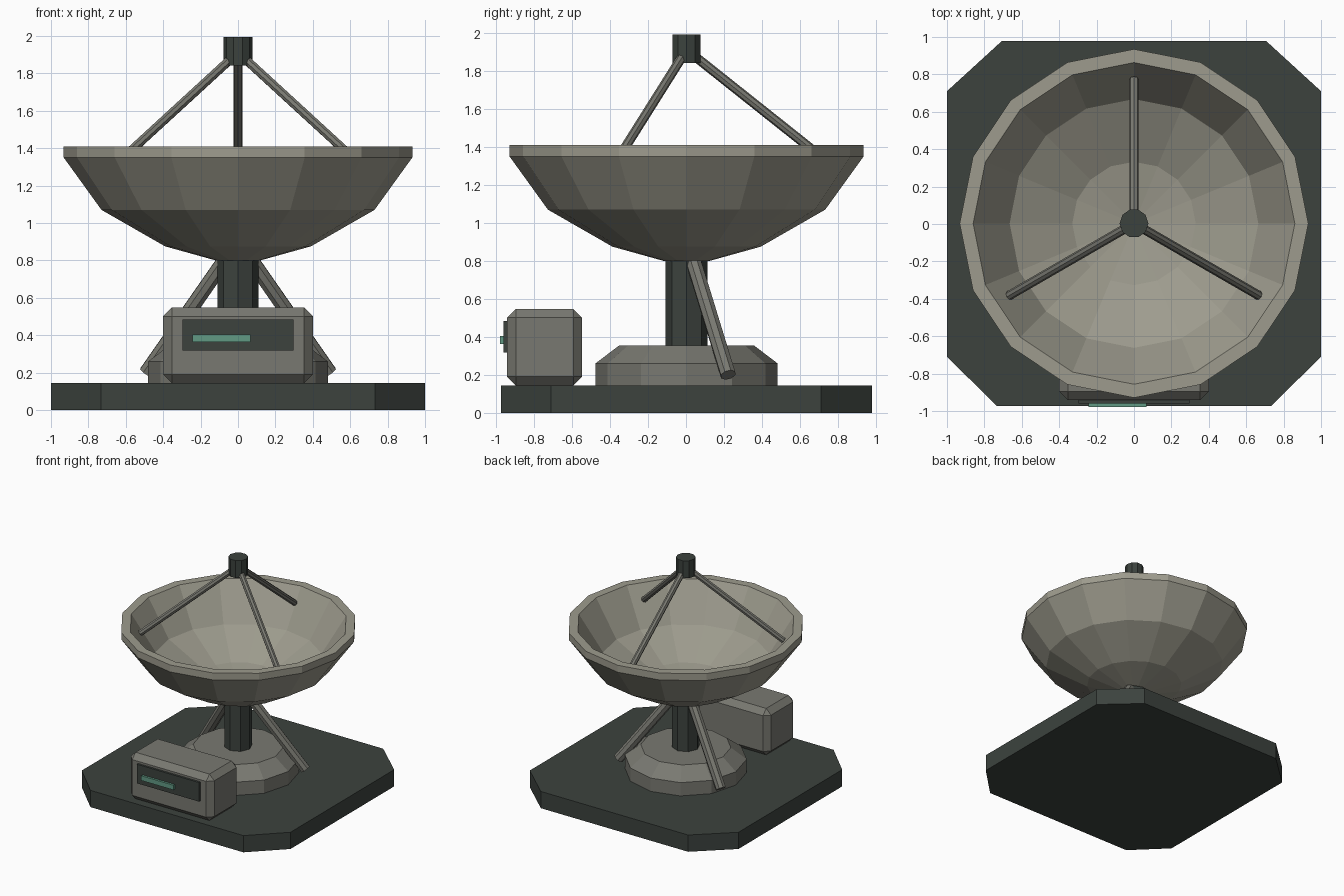
import bpy, bmesh
from math import cos, sin, pi, radians
from mathutils import Vector

if "Cube" in bpy.data.objects:
    bpy.data.objects.remove(bpy.data.objects["Cube"])

CY = 0.003  # y of the main axis


def material(name, rgb):
    m = bpy.data.materials.new(name)
    m.diffuse_color = (*rgb, 1)
    m.use_nodes = True
    m.node_tree.nodes["Principled BSDF"].inputs["Base Color"].default_value = m.diffuse_color
    return m


LIGHT = material("light_paint", (0.34, 0.33, 0.27))
MID = material("mid_grey", (0.19, 0.19, 0.165))
DARK = material("dark_metal", (0.045, 0.055, 0.048))
GREEN = material("green_light", (0.12, 0.32, 0.23))


def finish(name, bm, mat):
    bmesh.ops.recalc_face_normals(bm, faces=bm.faces)
    me = bpy.data.meshes.new(name)
    bm.to_mesh(me)
    bm.free()
    me.materials.append(mat)
    ob = bpy.data.objects.new(name, me)
    bpy.context.collection.objects.link(ob)
    return ob


def lathe(name, profile, sides, mat):
    """Spin a list of (radius, z) around the main axis; radius 0 is a pole."""
    bm = bmesh.new()
    rings = []
    for r, z in profile:
        n = 1 if r == 0 else sides
        rings.append([bm.verts.new((r * cos(2 * pi * i / sides),
                                    CY + r * sin(2 * pi * i / sides), z)) for i in range(n)])
    for a, b in zip(rings, rings[1:]):
        for i in range(sides):
            j = (i + 1) % sides
            quad = [a[i % len(a)], a[j % len(a)], b[j % len(b)], b[i % len(b)]]
            bm.faces.new(list(dict.fromkeys(quad)))
    for ring in (rings[0], rings[-1]):
        if len(ring) > 1:
            bm.faces.new(ring)
    return finish(name, bm, mat)


def rod(name, p, q, radius, mat, sides=8):
    p, q = Vector(p), Vector(q)
    bm = bmesh.new()
    bmesh.ops.create_cone(bm, cap_ends=True, segments=sides, radius1=radius,
                          radius2=radius, depth=(q - p).length)
    ob = finish(name, bm, mat)
    ob.location = (p + q) / 2
    ob.rotation_mode = 'QUATERNION'
    ob.rotation_quaternion = (q - p).to_track_quat('Z', 'Y')
    return ob


def box(name, lo, hi, mat, bevel=0):
    lo, hi = Vector(lo), Vector(hi)
    bm = bmesh.new()
    bmesh.ops.create_cube(bm, size=1)
    for v in bm.verts:
        v.co = (lo + hi) / 2 + v.co * (hi - lo)
    if bevel:
        bmesh.ops.bevel(bm, geom=bm.edges[:], offset=bevel, segments=1, affect='EDGES')
    return finish(name, bm, mat)


# base plate with clipped corners
outline = [(-0.733, -0.973), (0.733, -0.973), (1, -0.71), (1, 0.71),
           (0.706, 0.979), (-0.706, 0.979), (-1, 0.71), (-1, -0.71)]
bm = bmesh.new()
face = bm.faces.new([bm.verts.new((x, y, 0)) for x, y in outline])
top = bmesh.ops.extrude_face_region(bm, geom=[face], use_keep_orig=True)
for v in top["geom"]:
    if isinstance(v, bmesh.types.BMVert):
        v.co.z = 0.145
finish("base_plate", bm, DARK)

# pedestal, column and dish
lathe("pedestal", [(0.48, 0.14), (0.48, 0.26), (0.355, 0.355)], 12, MID)
lathe("column", [(0.11, 0.3), (0.11, 0.83)], 8, DARK)
lathe("dish", [(0, 0.80), (0.12, 0.80), (0.39, 0.875), (0.73, 1.07), (0.932, 1.35),
               (0.932, 1.41), (0.86, 1.41), (0.665, 1.10), (0.33, 0.925), (0, 0.865)], 16, LIGHT)

# braces under the dish
for side, label in ((-1, "left"), (1, "right")):
    rod(label + "_brace", (side * 0.49, 0.222, 0.20), (side * 0.055, 0.03, 0.825), 0.042, MID)

# feed horn on three struts
lathe("feed_horn", [(0.077, 1.842), (0.077, 1.993)], 10, DARK)
for i in range(3):
    a = radians(90 + 120 * i)
    rod(f"feed_strut_{i + 1}", (0.77 * cos(a), CY + 0.77 * sin(a), 1.30),
        (0.04 * cos(a), CY + 0.04 * sin(a), 1.88), 0.025, MID)

# control box with panel and indicator
box("control_box", (-0.40, -0.942, 0.145), (0.40, -0.547, 0.547), MID, 0.046)
box("control_panel", (-0.298, -0.96, 0.318), (0.298, -0.93, 0.483), DARK)
box("indicator_light", (-0.242, -0.979, 0.364), (0.066, -0.95, 0.405), GREEN)
